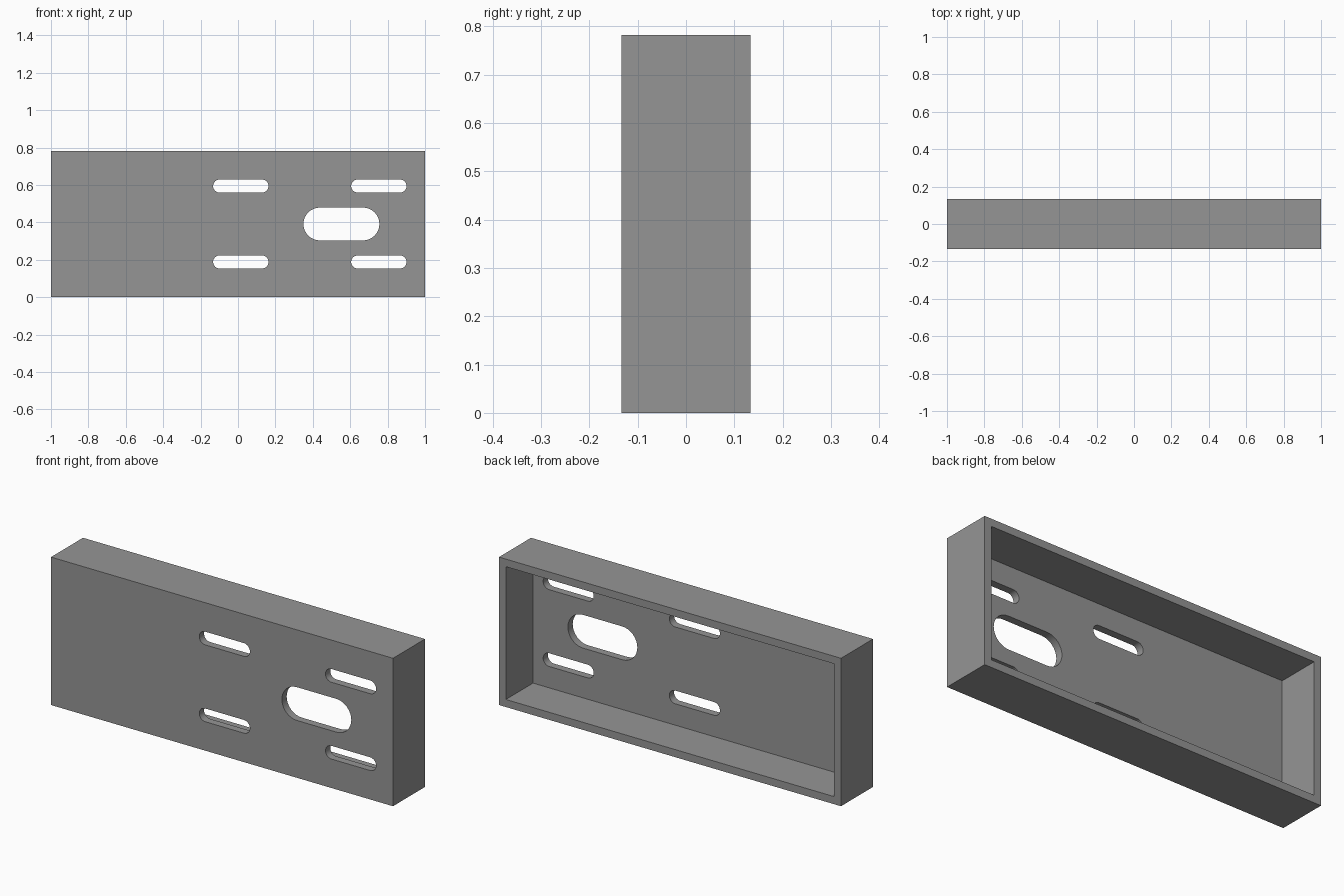
import bpy, bmesh, math

if "Cube" in bpy.data.objects:
    bpy.data.objects.remove(bpy.data.objects["Cube"])

L, D, H, T = 2.0, 0.267, 0.782, 0.04   # length, depth, height, wall thickness

grey = bpy.data.materials.new("grey")
grey.diffuse_color = (0.30, 0.30, 0.30, 1)
grey.use_nodes = True
grey.node_tree.nodes["Principled BSDF"].inputs["Base Color"].default_value = grey.diffuse_color


def make_object(name, bm):
    bmesh.ops.recalc_face_normals(bm, faces=bm.faces)
    me = bpy.data.meshes.new(name)
    bm.to_mesh(me)
    bm.free()
    me.materials.append(grey)
    ob = bpy.data.objects.new(name, me)
    bpy.context.collection.objects.link(ob)
    return ob


def slot_cutter(name, cx, cz, length, radius, steps=16):
    """Rounded slot outline extruded through the front plate."""
    bm = bmesh.new()
    half = length / 2 - radius
    pts = []
    for side, start in ((1, -math.pi / 2), (-1, math.pi / 2)):
        for i in range(steps + 1):
            a = start + math.pi * i / steps
            pts.append((cx + side * half + radius * math.cos(a), cz + radius * math.sin(a)))
    face = bm.faces.new([bm.verts.new((x, -D / 2 - 0.05, z)) for x, z in pts])
    ext = bmesh.ops.extrude_face_region(bm, geom=[face])
    moved = [v for v in ext["geom"] if isinstance(v, bmesh.types.BMVert)]
    bmesh.ops.translate(bm, verts=moved, vec=(0, T + 0.1, 0))
    return make_object(name, bm)


# Tray housing: box with its back face inset and pushed in
bm = bmesh.new()
bmesh.ops.create_cube(bm, size=1)
for v in bm.verts:
    v.co = (v.co.x * L, v.co.y * D, (v.co.z + 0.5) * H)
bm.normal_update()
back = max(bm.faces, key=lambda f: f.normal.y)
bmesh.ops.inset_region(bm, faces=[back], thickness=T, use_even_offset=True)
ext = bmesh.ops.extrude_face_region(bm, geom=[back])
moved = [v for v in ext["geom"] if isinstance(v, bmesh.types.BMVert)]
bmesh.ops.translate(bm, verts=moved, vec=(0, T - D, 0))
if back.is_valid:
    bmesh.ops.delete(bm, geom=[back], context='FACES_ONLY')
housing = make_object("housing", bm)

# Four mounting slots around one large cable opening
cutters = [slot_cutter("cable_opening_cutter", 0.553, H / 2, 0.406, 0.088)]
for x in (0.015, 0.753):
    for dz in (-0.203, 0.203):
        cutters.append(slot_cutter("mounting_slot_cutter", x, H / 2 + dz, 0.296, 0.035))

bpy.context.view_layer.objects.active = housing
housing.select_set(True)
for c in cutters:
    mod = housing.modifiers.new("cut", 'BOOLEAN')
    mod.operation = 'DIFFERENCE'
    mod.solver = 'EXACT'
    mod.object = c
    bpy.ops.object.modifier_apply(modifier=mod.name)
for c in cutters:
    bpy.data.objects.remove(c, do_unlink=True)

# Smooth slot ends, sharp box edges
bpy.ops.object.shade_smooth_by_angle(angle=math.radians(30))
